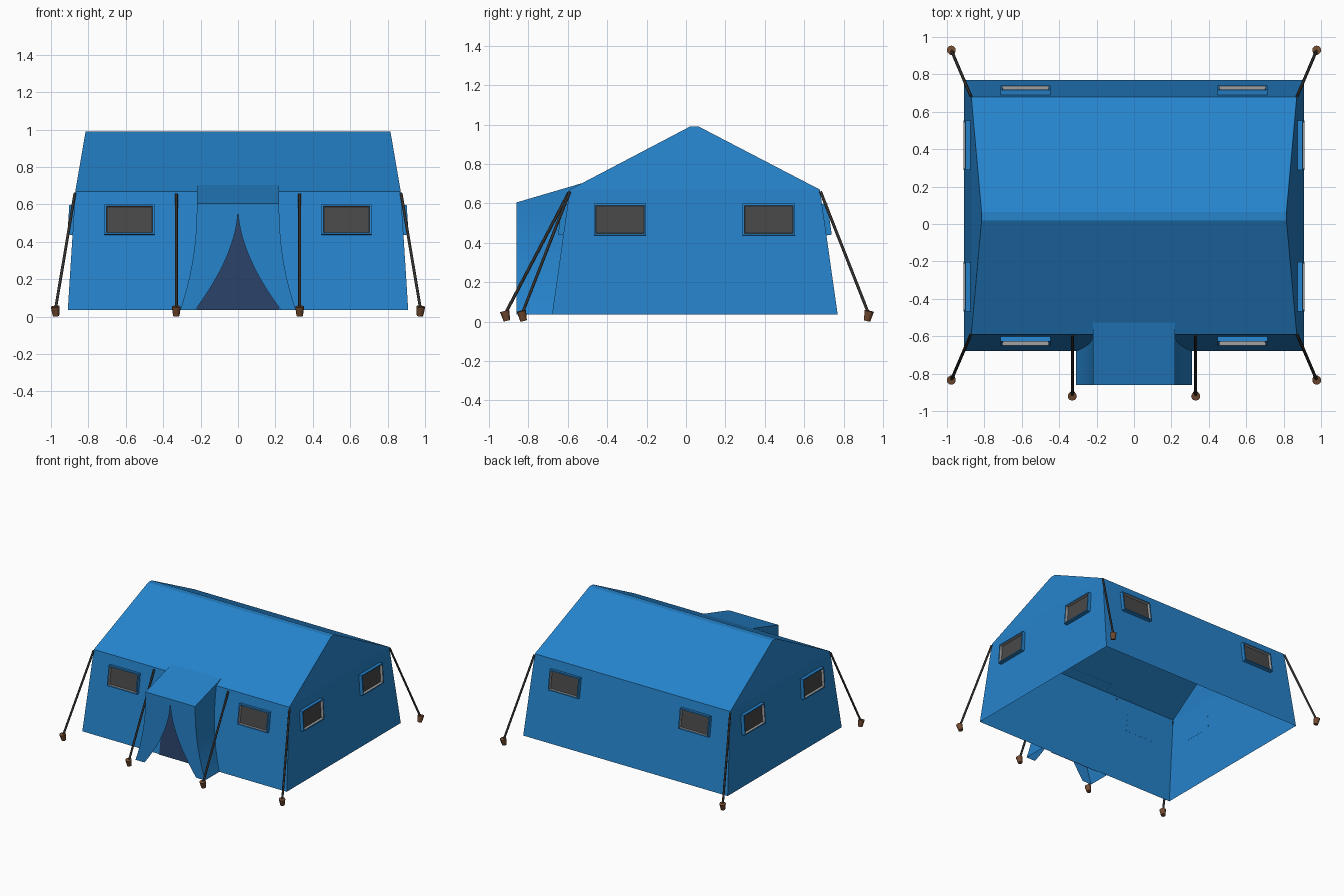
import bpy, bmesh
from math import radians, atan2
from mathutils import Vector, Matrix

cube = bpy.data.objects.get("Cube")
if cube:
    bpy.data.objects.remove(cube, do_unlink=True)


def material(name, r, g, b):
    m = bpy.data.materials.new(name)
    m.use_nodes = True
    m.diffuse_color = (r, g, b, 1)
    node = m.node_tree.nodes["Principled BSDF"]
    node.inputs["Base Color"].default_value = (r, g, b, 1)
    node.inputs["Roughness"].default_value = 0.8
    return m


BLUE = material("blue canvas", 0.019, 0.227, 0.60)
NAVY = material("navy door", 0.022, 0.05, 0.125)
GLASS = material("dark window", 0.065, 0.065, 0.065)
TRIM = material("grey window trim", 0.35, 0.35, 0.35)
ROPE = material("dark rope", 0.03, 0.027, 0.024)
WOOD = material("brown stake", 0.17, 0.07, 0.03)


def finish(name, bm, mats, matrix=None):
    mesh = bpy.data.meshes.new(name)
    if matrix:
        bm.transform(matrix)
    bm.to_mesh(mesh)
    bm.free()
    for m in mats:
        mesh.materials.append(m)
    ob = bpy.data.objects.new(name, mesh)
    bpy.context.collection.objects.link(ob)
    return ob


def strip(bm, left, right):
    """Join two point rows with a strip of quads."""
    a = [bm.verts.new(p) for p in left]
    b = [bm.verts.new(p) for p in right]
    for i in range(len(a) - 1):
        bm.faces.new((a[i], b[i], b[i + 1], a[i + 1]))
    return a, b


GROUND, EAVE, HEAD = 0.035, 0.67, 0.605


def wall_y(z):
    return -0.68 + 0.09 * (z - GROUND) / (EAVE - GROUND)


# Tent body: section (y, z, half width) swept across x, open underneath
section = [(-0.68, GROUND, 0.91), (-0.59, EAVE, 0.87), (0.02, 0.99, 0.815),
           (0.065, 0.99, 0.815), (0.68, EAVE, 0.87), (0.77, GROUND, 0.91)]
bm = bmesh.new()
rows = strip(bm, [(-w, y, z) for y, z, w in section], [(w, y, z) for y, z, w in section])
for r in rows:
    bm.faces.new((r[0], r[1], r[4], r[5]))
    bm.faces.new(r[1:5])
bmesh.ops.recalc_face_normals(bm, faces=bm.faces)
finish("tent_body", bm, [BLUE])

# Porch: flared side walls and parted front curtains
PORCH_Y, STEPS = -0.86, 16
levels = [GROUND + (HEAD - GROUND) * i / STEPS for i in range(STEPS + 1)]


def outer_x(z):
    return 0.22 + 0.09 * (1 - (z - GROUND) / (HEAD - GROUND)) ** 2.2


def gap_x(z):
    return 0.23 * max(0, 1 - (z - GROUND) / 0.535) ** 1.75


for side, label in ((1, "left"), (-1, "right")):
    bm = bmesh.new()
    strip(bm, [(side * gap_x(z), PORCH_Y, z) for z in levels],
          [(side * outer_x(z), PORCH_Y, z) for z in levels])
    strip(bm, [(side * outer_x(z), PORCH_Y, z) for z in levels],
          [(side * outer_x(z), wall_y(z), z) for z in levels])
    gusset = [(PORCH_Y, HEAD), (-0.52, 0.705), (-0.59, EAVE), (wall_y(HEAD), HEAD)]
    bm.faces.new([bm.verts.new((side * 0.22, y, z)) for y, z in gusset])
    bmesh.ops.remove_doubles(bm, verts=bm.verts, dist=0.0005)
    if side < 0:
        bmesh.ops.reverse_faces(bm, faces=bm.faces)
    finish("porch_curtain_" + label, bm, [BLUE])

bm = bmesh.new()
strip(bm, [(-0.22, PORCH_Y, HEAD), (-0.22, -0.52, 0.705)],
      [(0.22, PORCH_Y, HEAD), (0.22, -0.52, 0.705)])
finish("porch_roof", bm, [BLUE])

# Inner door seen between the curtains
bm = bmesh.new()
door = [(wall_y(z) - 0.008, z) for z in (GROUND, 0.6)]
strip(bm, [(-0.22, y, z) for y, z in door], [(0.22, y, z) for y, z in door])
finish("inner_door", bm, [NAVY])


# Windows: box frame with a recessed pane, grey reveal
def window(name, x, y, spin, tilt):
    bm = bmesh.new()
    bmesh.ops.create_cube(bm, size=1, matrix=Matrix.Translation((0, -0.013, 0))
                          @ Matrix.Diagonal((0.265, 0.028, 0.16, 1)))
    bm.faces.ensure_lookup_table()
    face = min(bm.faces, key=lambda f: f.calc_center_median().y)
    bmesh.ops.inset_region(bm, faces=[face], thickness=0.013)
    reveal = bmesh.ops.inset_region(bm, faces=[face], thickness=0.003, depth=-0.02)
    for f in reveal["faces"]:
        f.material_index = 1
    face.material_index = 2
    place = (Matrix.Translation((x, y, 0.517)) @ Matrix.Rotation(spin, 4, "Z")
             @ Matrix.Rotation(-tilt, 4, "X"))
    finish(name, bm, [BLUE, TRIM, GLASS], place)


long_tilt, end_tilt = atan2(0.09, 0.635), atan2(0.04, 0.635)
for s, label in ((1, "left"), (-1, "right")):
    window("front_window_" + label, s * 0.58, -0.612, 0, long_tilt)
    window("back_window_" + label, s * 0.58, 0.702, radians(180), long_tilt)
    for y, end in ((-0.335, "front"), (0.42, "rear")):
        window(f"{label}_end_window_{end}", s * 0.88, y, s * radians(90), end_tilt)


# Guy ropes and their stakes
def cone(name, start, end, r1, r2, sides, mat):
    a, b = Vector(start), Vector(end)
    d = b - a
    bm = bmesh.new()
    bmesh.ops.create_cone(bm, cap_ends=True, segments=sides, radius1=r1, radius2=r2,
                          depth=d.length)
    place = Matrix.Translation((a + b) / 2) @ d.to_track_quat("Z", "Y").to_matrix().to_4x4()
    ob = finish(name, bm, [mat], place)
    for p in ob.data.polygons:
        p.use_smooth = len(p.vertices) == 4
    for e in ob.data.edges:
        n = [p.normal for p in ob.data.polygons if e.key in p.edge_keys]
        e.use_edge_sharp = n[0].angle(n[1]) > radians(50)


def guy(name, top, peg):
    top, foot = Vector(top), Vector((*peg, 0.045))
    out = (foot - top) * Vector((1, 1, 0))
    lean = out.normalized() * 0.006
    cone(name + "_rope", top, foot, 0.008, 0.008, 8, ROPE)
    ground = Vector((*peg, 0.004))
    cone(name + "_stake", ground - lean, ground + lean + Vector((0, 0, 0.05)),
         0.017, 0.024, 12, WOOD)


for s, label in ((1, "left"), (-1, "right")):
    guy("front_corner_" + label, (s * 0.872, -0.59, 0.66), (s * 0.975, -0.83))
    guy("back_corner_" + label, (s * 0.872, 0.683, 0.66), (s * 0.975, 0.925))
    guy("porch_" + label, (s * 0.33, -0.595, 0.655), (s * 0.33, -0.915))
